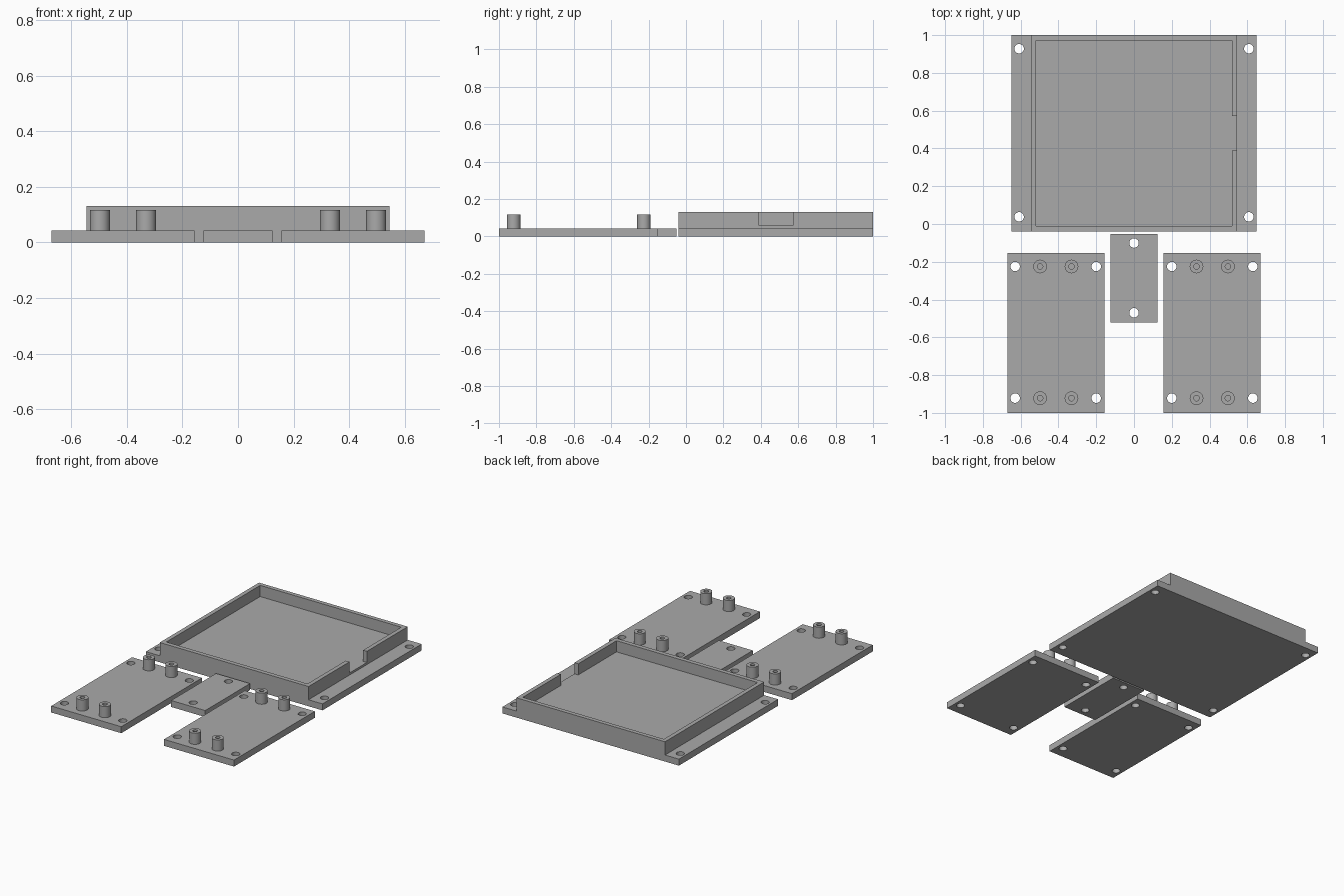
import bpy, bmesh, math

if "Cube" in bpy.data.objects:
    bpy.data.objects.remove(bpy.data.objects["Cube"])

grey = bpy.data.materials.new("plain grey")
grey.diffuse_color = (0.40, 0.40, 0.40, 1)
grey.use_nodes = True
grey.node_tree.nodes["Principled BSDF"].inputs["Base Color"].default_value = grey.diffuse_color

PLATE, FLOOR, RIM, POST = 0.043, 0.057, 0.131, 0.117   # top heights


def circle(x, y, r, n=32):
    return [(x + r * math.cos(2 * math.pi * i / n),
             y + r * math.sin(2 * math.pi * i / n)) for i in range(n)]


def rect(x0, x1, y0, y1):
    return [(x0, y0), (x1, y0), (x1, y1), (x0, y1)]


def extrude(name, outlines, z0, z1):
    """Extrude a filled outline (with inner outlines as holes) from z0 to z1."""
    curve = bpy.data.curves.new(name, 'CURVE')
    curve.dimensions = '2D'
    curve.fill_mode = 'BOTH'
    curve.extrude = (z1 - z0) / 2
    for pts in outlines:
        s = curve.splines.new('POLY')
        s.points.add(len(pts) - 1)
        for p, (x, y) in zip(s.points, pts):
            p.co = (x, y, 0, 1)
        s.use_cyclic_u = True
    tmp = bpy.data.objects.new(name + "_outline", curve)
    bpy.context.collection.objects.link(tmp)
    deps = bpy.context.evaluated_depsgraph_get()
    mesh = bpy.data.meshes.new_from_object(tmp.evaluated_get(deps))
    bpy.data.objects.remove(tmp)

    bm = bmesh.new()
    bm.from_mesh(mesh)
    bmesh.ops.remove_doubles(bm, verts=bm.verts, dist=1e-5)
    bmesh.ops.translate(bm, verts=bm.verts, vec=(0, 0, (z0 + z1) / 2))
    bmesh.ops.recalc_face_normals(bm, faces=bm.faces)
    bm.to_mesh(mesh)
    bm.free()
    mesh.materials.clear()
    mesh.materials.append(grey)
    obj = bpy.data.objects.new(name, mesh)
    bpy.context.collection.objects.link(obj)
    bpy.ops.object.select_all(action='DESELECT')
    obj.select_set(True)
    bpy.context.view_layer.objects.active = obj
    bpy.ops.object.shade_smooth_by_angle(angle=math.radians(30))
    return obj


# Tray base with four corner screw holes
extrude("tray_base", [rect(-0.648, 0.648, -0.04, 1.0)] +
        [circle(x, y, 0.025) for x in (-0.608, 0.608) for y in (0.038, 0.928)],
        0, PLATE)

# Tray rim, open at a cable notch on the right side
ox, ix = 0.546, 0.518
oy0, iy0, iy1, oy1 = -0.04, -0.011, 0.972, 1.0
n0, n1 = 0.39, 0.572
extrude("tray_rim", [[(ox, n1), (ox, oy1), (-ox, oy1), (-ox, oy0), (ox, oy0), (ox, n0),
                      (ix, n0), (ix, iy0), (-ix, iy0), (-ix, iy1), (ix, iy1), (ix, n1)]],
        PLATE, RIM)

# Tray floor, running out through the notch as its sill
extrude("tray_floor", [[(-ix, iy0), (ix, iy0), (ix, n0), (ox, n0), (ox, n1), (ix, n1),
                        (ix, iy1), (-ix, iy1)]], PLATE, FLOOR)

# Small link plate with two holes
extrude("link_plate", [rect(-0.125, 0.125, -0.522, -0.052),
                       circle(0, -0.101, 0.025), circle(0, -0.47, 0.025)], 0, PLATE)

# Mirrored side plates, each with four screw holes and four hollow standoffs
rows = (-0.225, -0.922)
for side, s in (("left", -1), ("right", 1)):
    x0, x1 = sorted((s * 0.157, s * 0.671))
    extrude(side + "_plate", [rect(x0, x1, -1.0, -0.153)] +
            [circle(s * x, y, 0.025) for x in (0.2, 0.629) for y in rows], 0, PLATE)
    for i, x in enumerate((0.331, 0.497)):
        for j, y in enumerate(rows):
            extrude(f"{side}_standoff_{i}{j}",
                    [circle(s * x, y, 0.036), circle(s * x, y, 0.0145)], PLATE, POST)
